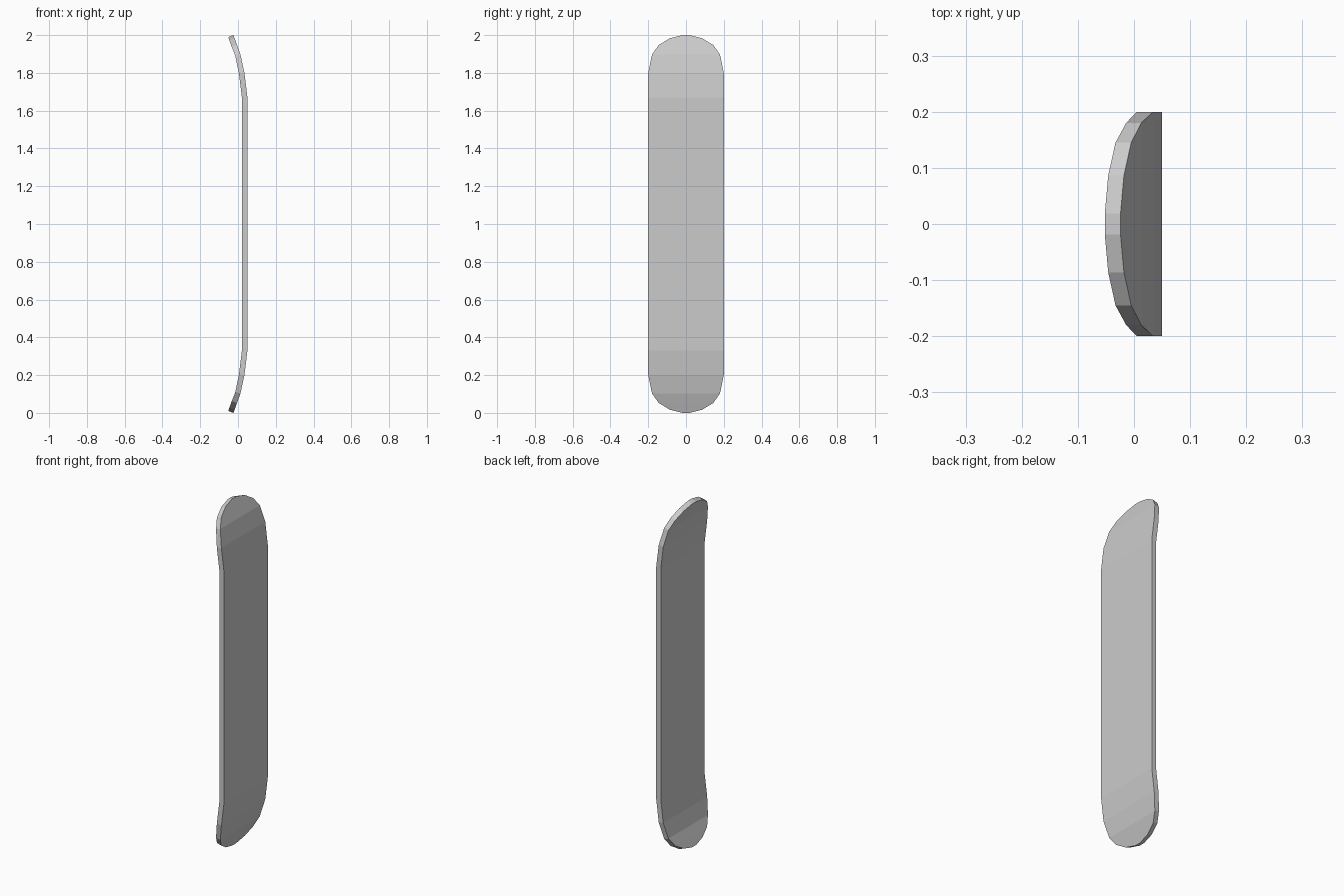
import bpy, bmesh

if "Cube" in bpy.data.objects:
    bpy.data.objects.remove(bpy.data.objects["Cube"])

# Upper-half stations of the board:
# half width, outer face (x, z), inner face (x, z)
upper = [
    (0.200, (0.050, 1.670), (0.021, 1.667)),
    (0.200, (0.034, 1.800), (0.005, 1.796)),
    (0.180, (0.013, 1.897), (-0.014, 1.889)),
    (0.145, (-0.005, 1.947), (-0.033, 1.938)),
    (0.086, (-0.018, 1.983), (-0.046, 1.973)),
    (0.019, (-0.024, 2.000), (-0.052, 1.990)),
]
# Mirror the stations about z = 1 to get the lower half
lower = [(w, (o[0], 2 - o[1]), (i[0], 2 - i[1])) for w, o, i in reversed(upper)]
stations = lower + upper

# Four-cornered ring at each station
bm = bmesh.new()
rings = []
for w, (ox, oz), (ix, iz) in stations:
    corners = [(ox, -w, oz), (ox, w, oz), (ix, w, iz), (ix, -w, iz)]
    rings.append([bm.verts.new(c) for c in corners])

# Skin between rings, then close both tips
for a, b in zip(rings, rings[1:]):
    for k in range(4):
        n = (k + 1) % 4
        bm.faces.new((a[k], a[n], b[n], b[k]))
bm.faces.new(rings[0][::-1])
bm.faces.new(rings[-1])
bmesh.ops.recalc_face_normals(bm, faces=bm.faces)

mesh = bpy.data.meshes.new("board_deck")
bm.to_mesh(mesh)
bm.free()
board = bpy.data.objects.new("board_deck", mesh)
bpy.context.collection.objects.link(board)
